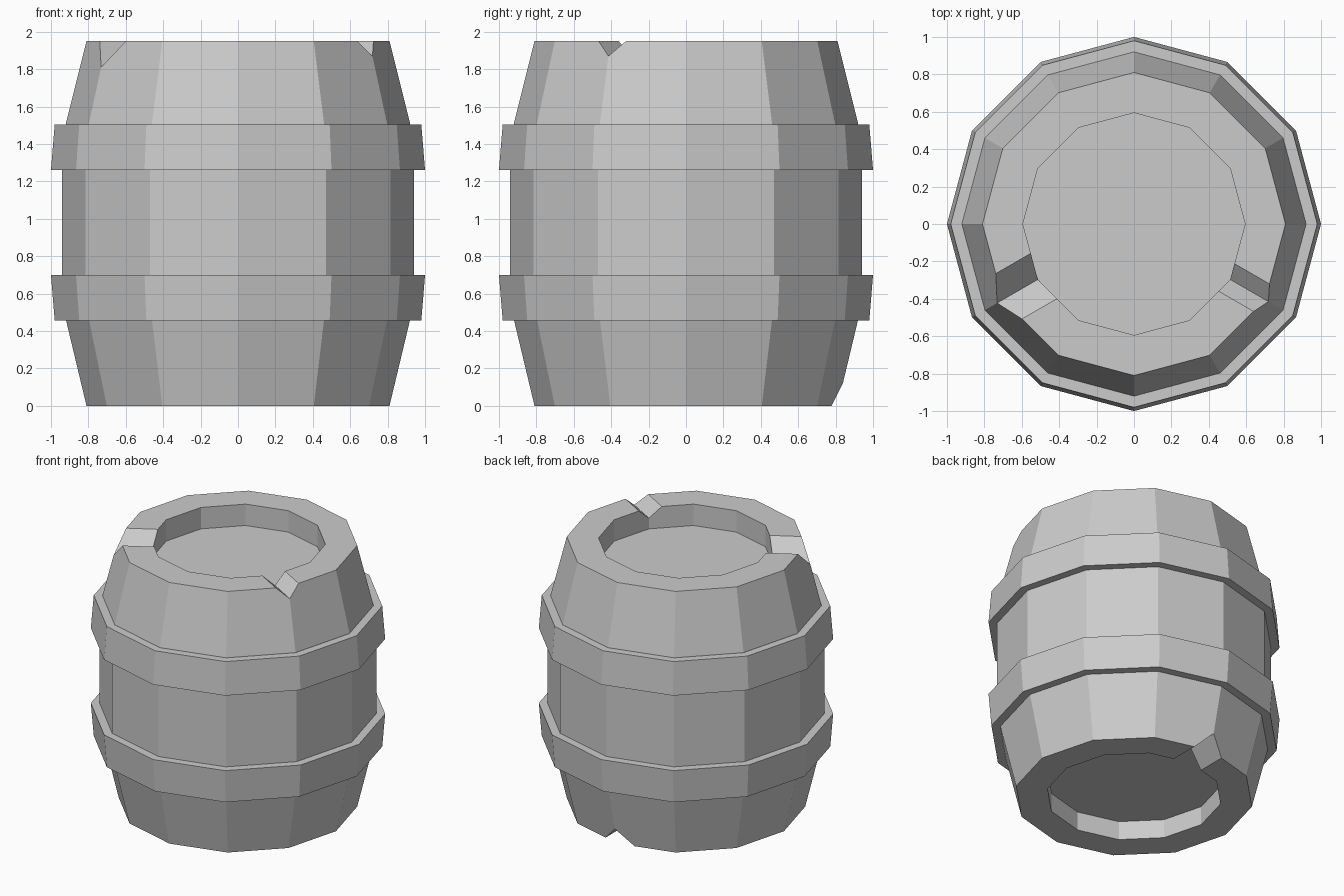
import bpy, bmesh
from math import cos, sin, pi, radians
from mathutils import Matrix

if "Cube" in bpy.data.objects:
    bpy.data.objects.remove(bpy.data.objects["Cube"])

SIDES = 12


def make_object(name, bm):
    bmesh.ops.recalc_face_normals(bm, faces=bm.faces[:])
    mesh = bpy.data.meshes.new(name)
    bm.to_mesh(mesh)
    bm.free()
    obj = bpy.data.objects.new(name, mesh)
    bpy.context.collection.objects.link(obj)
    return obj


def revolve(name, profile, ring=False):
    """Spin (radius, z) points into a 12-sided solid; ring closes the section, else the ends are capped."""
    bm = bmesh.new()
    loops = [[bm.verts.new((r * cos(2 * pi * i / SIDES), r * sin(2 * pi * i / SIDES), z))
              for i in range(SIDES)] for r, z in profile]
    pairs = list(zip(loops, loops[1:]))
    if ring:
        pairs.append((loops[-1], loops[0]))
    else:
        bm.faces.new(loops[0])
        bm.faces.new(loops[-1])
    for a, b in pairs:
        for i in range(SIDES):
            j = (i + 1) % SIDES
            bm.faces.new((a[i], a[j], b[j], b[i]))
    return make_object(name, bm)


def cut_notch(target, angle, z_rim, depth, half_width):
    """Cut a radial V groove; depth is positive down from the top, negative up from the bottom."""
    bm = bmesh.new()
    section = [(0, z_rim - depth), (2 * half_width, z_rim + depth), (-2 * half_width, z_rim + depth)]
    inner, outer = ([bm.verts.new((r, y, z)) for y, z in section] for r in (0.35, 1.05))
    bm.faces.new(inner)
    bm.faces.new(outer)
    for i in range(3):
        j = (i + 1) % 3
        bm.faces.new((inner[i], inner[j], outer[j], outer[i]))
    bm.transform(Matrix.Rotation(radians(angle), 4, 'Z'))
    cutter = make_object("notch_cutter", bm)
    cutter.hide_render = True
    mod = target.modifiers.new("notch", 'BOOLEAN')
    mod.operation = 'DIFFERENCE'
    mod.solver = 'EXACT'
    mod.object = cutter
    bpy.context.view_layer.objects.active = target
    bpy.ops.object.modifier_apply(modifier=mod.name)
    bpy.data.objects.remove(cutter)


# Barrel body with recessed lid and base
body = revolve("barrel_body", [
    (0.594, 0.14), (0.594, 0), (0.81, 0), (0.92, 0.46), (0.94, 0.70),
    (0.94, 1.26), (0.92, 1.51), (0.81, 1.95), (0.594, 1.95), (0.594, 1.79)])

# Chipped notches: two in the top rim, one in the bottom rim
cut_notch(body, 210, 1.95, 0.14, 0.14)
cut_notch(body, 330, 1.95, 0.08, 0.085)
cut_notch(body, 90, 0, -0.12, 0.12)

# Hoops, mirrored about mid height
for name, flip in (("lower_hoop", False), ("upper_hoop", True)):
    section = [(0.90, 0.455), (0.98, 0.455), (1.0, 0.70), (0.90, 0.70)]
    if flip:
        section = [(r, 1.96 - z) for r, z in section]
    revolve(name, section, ring=True)
